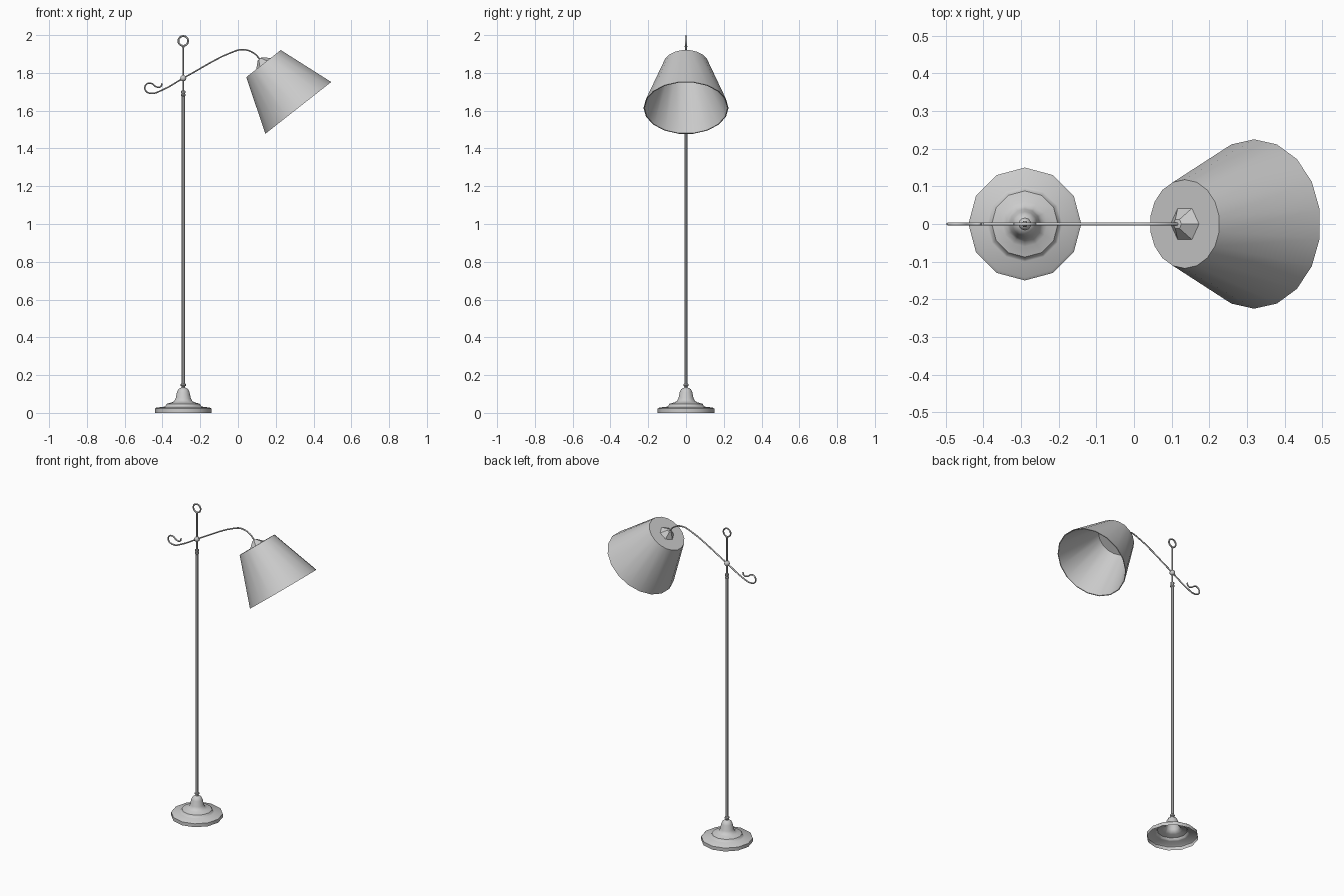
import bpy, bmesh, math
from mathutils import Vector, Matrix

if "Cube" in bpy.data.objects:
    bpy.data.objects.remove(bpy.data.objects["Cube"])

PX = -0.29  # x of the pole


def lathe(name, profile, sides, matrix, phase=0.0, smooth=40):
    """Revolve (radius, height) points around the local z axis."""
    bm = bmesh.new()
    rings = []
    for r, h in profile:
        if r == 0:
            rings.append([bm.verts.new((0, 0, h))] * sides)
        else:
            rings.append([bm.verts.new((r * math.cos(phase + 2 * math.pi * i / sides),
                                        r * math.sin(phase + 2 * math.pi * i / sides), h))
                          for i in range(sides)])
    for a, b in zip(rings, rings[1:]):
        for i in range(sides):
            j = (i + 1) % sides
            quad = list(dict.fromkeys((a[i], a[j], b[j], b[i])))
            if len(quad) > 2:
                bm.faces.new(quad)
    bmesh.ops.recalc_face_normals(bm, faces=bm.faces)
    bm.transform(matrix)
    mesh = bpy.data.meshes.new(name)
    bm.to_mesh(mesh)
    bm.free()
    ob = bpy.data.objects.new(name, mesh)
    bpy.context.collection.objects.link(ob)
    if smooth:
        finish(ob, smooth)
    return ob


def finish(ob, angle):
    bpy.ops.object.select_all(action='DESELECT')
    ob.select_set(True)
    bpy.context.view_layer.objects.active = ob
    bpy.ops.object.shade_smooth_by_angle(angle=math.radians(angle))


pole_axis = Matrix.Translation((PX, 0, 0))

# Hollow stepped base
lathe("base", [(0.15, 0), (0.15, 0.022), (0.142, 0.028), (0.1, 0.033), (0.094, 0.037),
               (0.088, 0.048), (0.06, 0.056), (0.047, 0.063), (0.04, 0.078),
               (0.033, 0.11), (0.026, 0.125), (0.015, 0.132), (0.008, 0.134)],
      12, pole_axis)

# Pole with collars at both ends
lathe("pole", [(0.009, 0.13), (0.009, 0.14), (0.014, 0.144), (0.014, 0.152), (0.009, 0.156),
               (0.009, 1.675), (0.013, 1.679), (0.013, 1.685), (0.009, 1.689),
               (0.012, 1.697), (0.012, 1.705), (0, 1.707)], 8, pole_axis)

# Thin upper rod, pivot ball and top ring
lathe("upper_rod", [(0.005, 1.70), (0.005, 1.935), (0.009, 1.94), (0.005, 1.946), (0, 1.947)],
      6, pole_axis)
bpy.ops.mesh.primitive_uv_sphere_add(segments=10, ring_count=6, radius=0.017,
                                     location=(PX, 0, 1.772))
ball = bpy.context.object
ball.name = "pivot_ball"
finish(ball, 60)
bpy.ops.mesh.primitive_torus_add(major_segments=16, minor_segments=6, major_radius=0.026,
                                 minor_radius=0.005, location=(PX, 0, 1.969),
                                 rotation=(math.pi / 2, 0, 0))
ring = bpy.context.object
ring.name = "top_ring"
finish(ring, 60)

# Curved arm with a scrolled tail
path = [(-0.402, 1.745), (-0.41, 1.727), (-0.432, 1.726), (-0.463, 1.746), (-0.488, 1.737),
        (-0.491, 1.709), (-0.462, 1.692), (-0.40, 1.71), (PX, 1.772), (-0.02, 1.914),
        (0.028, 1.923), (0.082, 1.906), (0.12, 1.868)]
cu = bpy.data.curves.new("arm", 'CURVE')
cu.dimensions = '3D'
cu.bevel_depth = 0.0045
cu.bevel_resolution = 1
cu.resolution_u = 4
cu.use_fill_caps = True
sp = cu.splines.new('BEZIER')
sp.bezier_points.add(len(path) - 1)
for p, (x, z) in zip(sp.bezier_points, path):
    p.co = (x, 0, z)
    p.handle_left_type = p.handle_right_type = 'AUTO'
arm = bpy.data.objects.new("arm", cu)
bpy.context.collection.objects.link(arm)
bpy.context.view_layer.objects.active = arm
bpy.ops.object.select_all(action='DESELECT')
arm.select_set(True)
bpy.ops.object.convert(target='MESH')
finish(bpy.context.object, 60)

# Tilted frame for the shade: local -z runs down the shade axis
up = Vector((-0.618, 0, 0.786)).normalized()
side = Vector((0, 1, 0)).cross(up)
tilt = Matrix((side, Vector((0, 1, 0)), up)).transposed().to_4x4()
tilt = Matrix.Translation((0.135, 0, 1.849)) @ tilt

# 18-sided shade with thin wall and closed top
T = 0.005
lathe("shade", [(0, 0), (0.118, 0), (0.225, -0.298), (0.225 - T, -0.298),
                (0.118 - T, -T), (0, -T)], 18, tilt, math.radians(10))

# Six-sided flat socket cap above, lamp holder inside
lathe("socket_cap", [(0.048, 0), (0.014, 0.032), (0, 0.034)], 6, tilt, 0, 0)
lathe("lamp_holder", [(0.03, -T), (0.022, -0.035), (0, -0.035)], 6, tilt, 0, 0)
